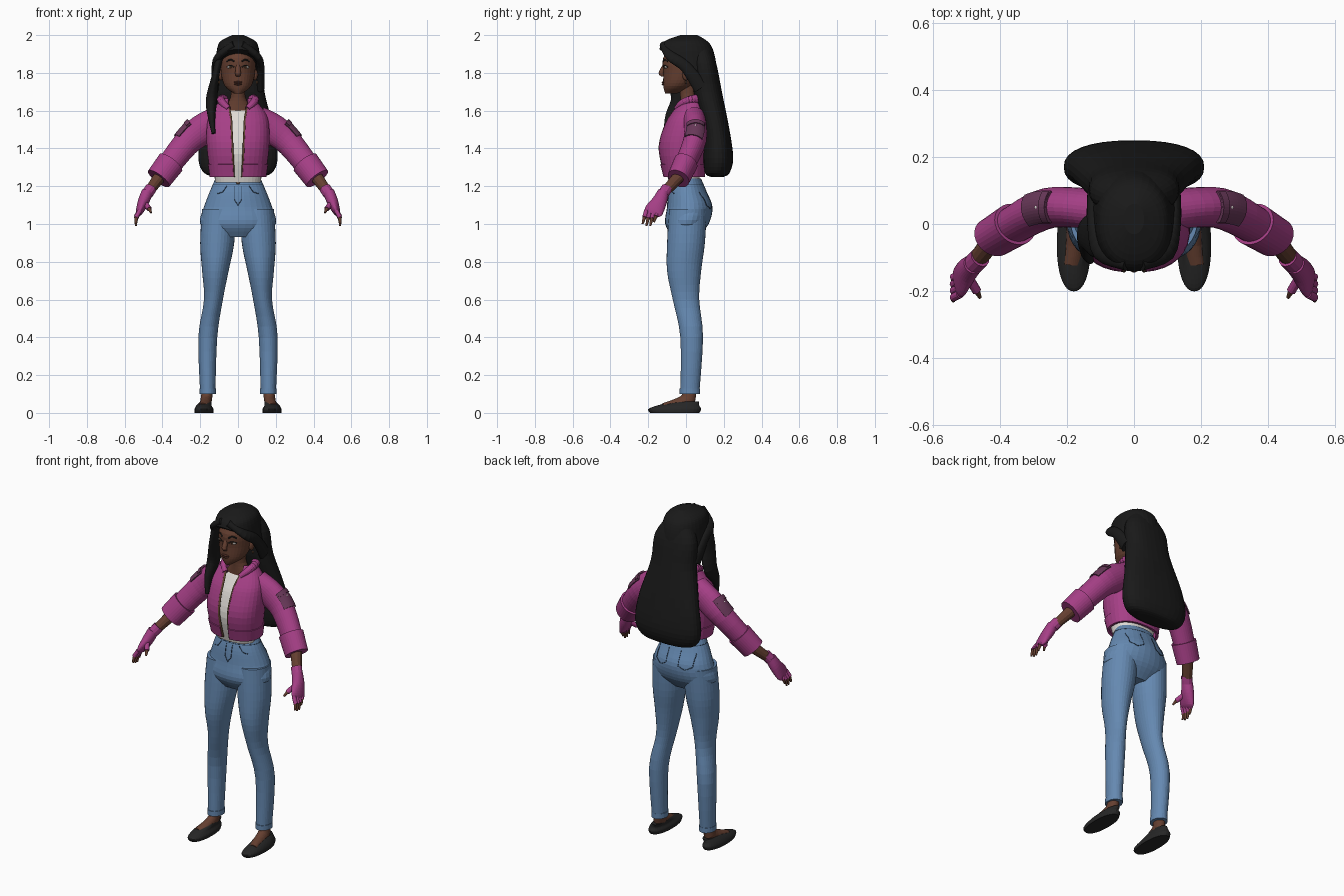
import bpy, bmesh, math
from mathutils import Vector, Matrix

cube = bpy.data.objects.get("Cube")
if cube:
    bpy.data.objects.remove(cube, do_unlink=True)

RIGHT, BACK = Vector((1, 0, 0)), Vector((0, 1, 0))
made = []


def make_material(name, *rgb):
    mat = bpy.data.materials.new(name)
    mat.use_nodes = True
    mat.diffuse_color = (*rgb, 1)
    shader = mat.node_tree.nodes["Principled BSDF"]
    shader.inputs["Base Color"].default_value = (*rgb, 1)
    shader.inputs["Roughness"].default_value = .8
    return mat


PINK = make_material("magenta cloth", .38, .05, .24)
DENIM = make_material("blue denim", .13, .25, .44)
SEAM = make_material("dark denim thread", .03, .06, .11)
SKIN = make_material("brown skin", .13, .05, .03)
LIP = make_material("lip brown", .09, .03, .02)
HAIR = make_material("black hair", .01, .01, .01)
SHOE = make_material("charcoal leather", .02, .02, .02)
WHITE = make_material("off white", .74, .71, .67)
PATCH = make_material("mauve patch", .14, .04, .1)
BROWN = make_material("bronze trim", .12, .06, .03)


def finish(name, bm, mat, mirror=False, thickness=0):
    bmesh.ops.recalc_face_normals(bm, faces=bm.faces)
    mesh = bpy.data.meshes.new(name)
    bm.to_mesh(mesh)
    bm.free()
    mesh.materials.append(mat)
    obj = bpy.data.objects.new(name, mesh)
    bpy.context.collection.objects.link(obj)
    if thickness:
        solid = obj.modifiers.new("thickness", 'SOLIDIFY')
        solid.thickness, solid.offset = thickness, 0
    if mirror:
        obj.modifiers.new("mirror", 'MIRROR').use_mirror_merge = False
    made.append(obj)


def smooth(sections, steps=4):
    """Pass a spline through the cross-sections."""
    rows = [Vector(s) for s in sections]
    out = []
    for i, (p, q) in enumerate(zip(rows, rows[1:])):
        before, after = rows[max(i - 1, 0)], rows[min(i + 2, len(rows) - 1)]
        m, n = (q - before) / 2, (after - p) / 2
        for k in range(steps):
            t = k / steps
            out.append(p + m * t + (3 * (q - p) - 2 * m - n) * t * t
                       + (2 * (p - q) + m + n) * t ** 3)
    return out + [rows[-1]]


def level(*rows):
    """Turn (height, half width, front, back, opening) into level sections."""
    return [(0, (front + back) / 2, z, width, (back - front) / 2, *opening)
            for z, width, front, back, *opening in rows]


def grow(rows, amount, *opening):
    """Offset cross-sections to make a layer over or under a part."""
    return [(*s[:3], s[3] + amount, s[4] + amount, *opening) for s in rows]


def rim(s, angle, power, u, v):
    c, d = math.cos(angle), math.sin(angle)
    return (Vector(s[:3]) + u * s[3] * math.copysign(abs(c) ** power, c)
            + v * s[4] * math.copysign(abs(d) ** power, d))


def loft_mesh(sections, follow=False, power=1, sides=32, facing=-math.pi / 2):
    """Skin elliptical sections; a sixth value is the half angle of an opening."""
    rows = smooth(sections)
    is_open = len(rows[0]) > 5
    bm = bmesh.new()
    rings = []
    for i, s in enumerate(rows):
        u, v = RIGHT, BACK
        if follow:
            ahead, behind = rows[min(i + 1, len(rows) - 1)], rows[max(i - 1, 0)]
            t = (Vector(ahead[:3]) - Vector(behind[:3])).normalized()
            v = (BACK - t * t.dot(BACK)).normalized()
            u = t.cross(v)
        gap = s[5] if is_open else 0
        turn = 2 * (math.pi - gap) / sides
        rings.append([bm.verts.new(rim(s, facing + gap + turn * k, power, u, v))
                      for k in range(sides + is_open)])
    for low, high in zip(rings, rings[1:]):
        for k in range(sides):
            n = (k + 1) % len(low)
            bm.faces.new((low[k], low[n], high[n], high[k]))
    if not is_open:
        bm.faces.new(rings[0])
        bm.faces.new(rings[-1])
    return bm


def loft(name, mat, sections, mirror=False, thickness=0, **options):
    finish(name, loft_mesh(sections, **options), mat, mirror, thickness)


def tube(name, mat, points, radius, end=None, mirror=True):
    """A round tube along points, tapering to the end radius."""
    end = end or radius
    rows = []
    for i, p in enumerate(points):
        r = radius + (end - radius) * i / (len(points) - 1)
        rows.append((*p, r, r))
    loft(name, mat, rows, mirror, follow=True, sides=12)


def ball(name, mat, centre, size, mirror=False):
    bm = bmesh.new()
    place = Matrix.Translation(centre) @ Matrix.Diagonal((*size, 1))
    bmesh.ops.create_uvsphere(bm, u_segments=20, v_segments=12, radius=1, matrix=place)
    finish(name, bm, mat, mirror)


def on_surface(sections, x, z, side):
    """Find the point on the front (-1) or back (1) of a level loft."""
    s = min(smooth(sections, 10), key=lambda row: abs(row[2] - z))
    return Vector((x, s[1] + side * s[4] * math.sqrt(max(0, 1 - (x / s[3]) ** 2)), z))


# Jeans
hips = level((1.24, .12, -.07, .08), (1.17, .15, -.09, .11), (1.09, .18, -.1, .14),
             (1, .2, -.11, .12), (.93, .12, -.07, .06))
loft("jeans_hips", DENIM, hips)
leg = [(.1, .01, 1.08, .09, .1), (.11, 0, .9, .09, .1), (.12, -.01, .75, .07, .09),
       (.13, 0, .6, .05, .07), (.16, .03, .4, .05, .06), (.16, .02, .1, .04, .05)]
loft("jeans_leg", DENIM, leg, mirror=True)
loft("jeans_turn_up", DENIM, grow([(.16, .02, z, .04, .05) for z in (.13, .1)], .004), mirror=True)


def stitch(name, corners, side):
    for (x, z), (p, q) in zip(corners, corners[1:]):
        path = [on_surface(hips, x + (p - x) * k / 4, z + (q - z) * k / 4, side) for k in range(5)]
        tube(name, SEAM, path, .002)


stitch("back_pocket_seam", [(.04, 1.18), (.04, 1.1), (.08, 1.08), (.12, 1.1), (.12, 1.17)], 1)
stitch("front_pocket_seam", [(.06, 1.2), (.08, 1.17), (.11, 1.16)], -1)
stitch("fly_seam", [(.02, 1.2), (.02, 1.13), (0, 1.1)], -1)
belt = smooth(hips, 10)[5:7]
loft("waistband_seam", SEAM, grow([belt[0], belt[0].lerp(belt[1], .4)], .001))
ball("waist_button", BROWN, on_surface(hips, 0, 1.22, -1), (.01, .005, .01))

# Feet
loft("ankle", SKIN, [(.16, .02, .13, .03, .03), (.17, 0, .06, .03, .04),
                     (.18, -.12, .03, .03, .02)], True, follow=True)
loft("shoe", SHOE, [(.18, -.06, 0, .05, .13), (.18, -.06, .02, .05, .14),
                    (.18, -.04, .04, .04, .11), (.17, 0, .06, .03, .07)], True, power=.9)

# Jacket with a shirt beneath it
jacket = level((1.25, .14, -.11, .09, .12), (1.4, .16, -.14, .1, .14), (1.52, .16, -.11, .1, .17),
               (1.59, .14, -.07, .1, .25), (1.66, .08, -.02, .08, .6))
loft("jacket_body", PINK, jacket, thickness=.01, power=.85)
loft("jacket_hem", PINK, grow(smooth(jacket)[:3], .005, .12), thickness=.01, power=.85)
loft("shirt", WHITE, [(x, y, z - .03, a, b) for x, y, z, a, b in grow(jacket, -.02)], power=.85)
edge = [rim(s, s[5] - math.pi / 2, .85, RIGHT, BACK) for s in smooth(jacket, 2)[:-1]]
tube("jacket_zip", BROWN, edge, .006)
tube("hood_collar", PINK, [(.05, -.05, 1.61), (.08, -.02, 1.64), (.09, .03, 1.66),
                           (.06, .08, 1.66), (0, .1, 1.66)], .015, .03)

# Sleeves with turned cuffs and thin plates that follow the upper arm
sleeve = [(.1, .04, 1.57, .06, .06), (.19, .05, 1.5, .08, .06),
          (.28, .04, 1.42, .07, .06), (.42, -.04, 1.24, .06, .05)]
along = smooth(sleeve)
loft("jacket_sleeve", PINK, sleeve, True, follow=True)
loft("sleeve_cuff", PINK, grow(along[-3:], .01), True, follow=True)
plate = {"follow": True, "facing": math.pi, "sides": 12}
loft("sleeve_patch", PATCH, grow(along[5:9], .005, math.pi - .8), True, .006, **plate)
loft("patch_flap", PATCH, grow(along[5:7], .01, math.pi - .7), True, .005, **plate)
ball("patch_stud", WHITE, (.29, .05, 1.52), (.007, .007, .007), True)

# Arms and gloves
tube("forearm", SKIN, [(.4, -.02, 1.27), (.48, -.12, 1.16)], .035, .025)
tube("glove_cuff", PINK, [(.46, -.1, 1.19), (.48, -.12, 1.16)], .031)
loft("glove_palm", PINK, [(.48, -.12, 1.17, .03, .03), (.5, -.14, 1.12, .03, .04),
                          (.52, -.17, 1.07, .02, .05), (.53, -.18, 1.05, .01, .04)],
     True, follow=True)
for i, lift in enumerate((.01, 0, 0, .02)):
    y = .02 * i - .21
    base, tip = Vector((.52, y, 1.07)), Vector((.54, y - .02, .99 + lift))
    bend = base.lerp(tip, .5) + RIGHT * .01
    tube("glove_finger", PINK, [base, base.lerp(bend, .5), bend], .012)
    tube("fingertip", SKIN, [base.lerp(bend, .8), bend.lerp(tip, .5), tip], .01, .005)
tube("glove_thumb", PINK, [(.5, -.15, 1.12), (.47, -.2, 1.08)], .014)
tube("thumb_tip", SKIN, [(.47, -.2, 1.08), (.46, -.22, 1.06)], .01, .005)

# Head and face
loft("neck", SKIN, level((1.6, .08, -.03, .06), (1.67, .04, -.03, .05), (1.75, .04, -.04, .05)))
head = level((1.69, .02, -.11, -.05), (1.73, .07, -.12, .03), (1.8, .09, -.12, .09),
             (1.88, .09, -.12, .11), (1.97, .05, -.06, .07))
loft("head", SKIN, head)
loft("nose", SKIN, [(0, -.11, 1.85, .01, .01), (0, -.13, 1.8, .015, .015),
                    (0, -.12, 1.78, .01, .01)])
for name, z, width in (("upper_lip", 1.75, .024), ("lower_lip", 1.74, .02)):
    ball(name, LIP, on_surface(head, 0, z, -1), (width, .008, .006))
eye = on_surface(head, .04, 1.83, -1)
ball("eye", WHITE, eye + BACK * .008, (.018, .01, .008), True)
ball("iris", BROWN, eye + BACK * .002, (.008, .006, .008), True)
ball("pupil", HAIR, eye, (.004, .005, .004), True)
for name, z, thick in (("eyelash", 1.84, .003), ("eyebrow", 1.87, .004)):
    arch = [on_surface(head, x, z - drop, -1) for x, drop in ((.02, .01), (.04, 0), (.06, .01))]
    tube(name, HAIR, arch, thick)
ball("ear", SKIN, (.09, 0, 1.79), (.015, .02, .03), True)
ball("earring", BROWN, (.1, 0, 1.75), (.006, .006, .008), True)

# Hair: crown cut along the hairline, long back, locks framing the face
crown = loft_mesh(level((2, .03, -.03, .06), (1.97, .09, -.11, .11), (1.93, .11, -.14, .14),
                        (1.85, .12, -.15, .16), (1.7, .14, -.13, .18)), power=.92)
cut = crown.verts[:] + crown.edges[:] + crown.faces[:]
bmesh.ops.bisect_plane(crown, geom=cut, plane_co=(0, -.15, 1.93), plane_no=(0, 2, 3),
                       clear_inner=True)
bmesh.ops.holes_fill(crown, edges=[e for e in crown.edges if e.is_boundary])
finish("hair_crown", crown, HAIR)
loft("hair_back", HAIR, level((1.95, .07, .02, .12), (1.85, .13, .03, .16), (1.7, .14, .04, .19),
                              (1.5, .19, .09, .23), (1.35, .21, .09, .25),
                              (1.27, .18, .1, .23), (1.25, .11, .13, .2)), power=.85)
loft("hair_side_lock", HAIR, [(.02, -.12, 1.95, .02, .02), (.1, -.08, 1.89, .02, .03),
                              (.12, 0, 1.83, .02, .03), (.12, .08, 1.72, .02, .04)],
     True, follow=True)
loft("hair_long_lock", HAIR, [(-.1, -.07, 1.88, .02, .03), (-.12, -.04, 1.78, .02, .06),
                              (-.14, -.03, 1.66, .03, .05), (-.14, -.08, 1.57, .02, .03),
                              (-.13, -.11, 1.48, .01, .01)], follow=True)

# Smooth shading with crisp edges
for obj in bpy.context.view_layer.objects:
    obj.select_set(obj in made)
bpy.context.view_layer.objects.active = made[0]
bpy.ops.object.shade_smooth_by_angle(angle=math.radians(50))
